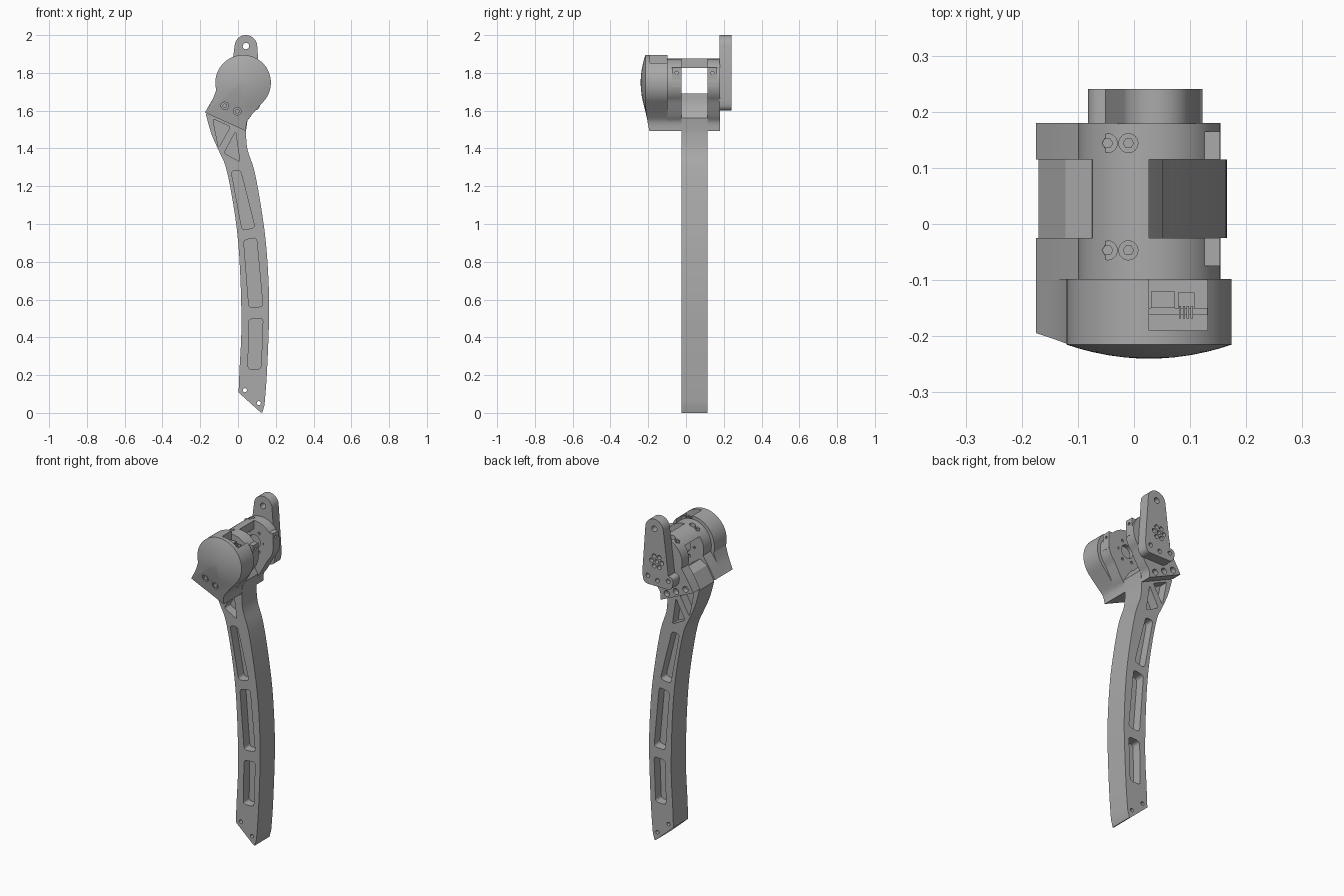
import bpy, bmesh
from math import sin, cos, radians, hypot, pi
from mathutils import Vector

if "Cube" in bpy.data.objects:
    bpy.data.objects.remove(bpy.data.objects["Cube"])

grey = bpy.data.materials.new("satin_grey")
grey.use_nodes = True
grey.diffuse_color = (0.4, 0.4, 0.4, 1)
grey.node_tree.nodes["Principled BSDF"].inputs["Base Color"].default_value = (0.4, 0.4, 0.4, 1)

CX, CZ = 0.027, 1.748            # motor axis
FORK_IN, FORK_OUT = -0.025, 0.115  # gap between the fork plates


# ---------- helpers ----------
def circle(x, z, r, n=24):
    return [(x + r * cos(2 * pi * i / n), z + r * sin(2 * pi * i / n)) for i in range(n)]


def box(u0, u1, v0, v1):
    return [(u0, v0), (u1, v0), (u1, v1), (u0, v1)]


def rounded(pts, r, n=6):
    """Round every corner of a polygon."""
    out = []
    for i, p in enumerate(pts):
        p, a, b = Vector(p), Vector(pts[i - 1]), Vector(pts[(i + 1) % len(pts)])
        s, e = p + (a - p).normalized() * r, p + (b - p).normalized() * r
        for k in range(n + 1):
            t = k / n
            out.append(tuple(s * (1 - t) ** 2 + p * 2 * t * (1 - t) + e * t * t))
    return out


def spline(pts, n=4):
    """Smooth curve through the points."""
    P = [Vector(p) for p in pts]
    P = [P[0]] + P + [P[-1]]
    out = []
    for i in range(1, len(P) - 2):
        a, b, c, d = P[i - 1:i + 3]
        for k in range(n):
            t = k / n
            out.append(tuple(0.5 * (2 * b + (c - a) * t + (2 * a - 5 * b + 4 * c - d) * t * t
                                    + (3 * b - a - 3 * c + d) * t ** 3)))
    return out + [tuple(P[-1])]


PLACE = {"x": lambda u, v, w: (w, u, v), "y": lambda u, v, w: (u, w, v), "z": lambda u, v, w: (u, v, w)}


def add_prism(bm, pts, w0, w1, axis="y"):
    rings = [[bm.verts.new(PLACE[axis](u, v, w)) for u, v in pts] for w in (w0, w1)]
    n = len(pts)
    for i in range(n):
        j = (i + 1) % n
        bm.faces.new((rings[0][i], rings[0][j], rings[1][j], rings[1][i]))
    bm.faces.new(rings[0])
    bm.faces.new(rings[1])


def finish(name, bm):
    bmesh.ops.recalc_face_normals(bm, faces=bm.faces)
    mesh = bpy.data.meshes.new(name)
    bm.to_mesh(mesh)
    bm.free()
    ob = bpy.data.objects.new(name, mesh)
    bpy.context.collection.objects.link(ob)
    mesh.materials.append(grey)
    return ob


def part(name, *prisms):
    bm = bmesh.new()
    for p in prisms:
        add_prism(bm, *p)
    return finish(name, bm)


def cut(ob, *prisms):
    """Subtract prisms from a part and keep the result as plain mesh."""
    cutter = part("cutter", *prisms)
    mod = ob.modifiers.new("cut", "BOOLEAN")
    mod.operation, mod.solver, mod.object = "DIFFERENCE", "EXACT", cutter
    bpy.context.view_layer.update()
    mesh = bpy.data.meshes.new_from_object(ob.evaluated_get(bpy.context.evaluated_depsgraph_get()))
    ob.modifiers.clear()
    ob.data = mesh
    bpy.data.objects.remove(cutter)


def body_outline(r):
    """Round motor outline flowing into a slanted foot at the lower left."""
    arc = [(CX + r * cos(radians(a)), CZ + r * sin(radians(a))) for a in range(-45, 196, 5)]
    left = spline([arc[-1], (-0.137, 1.655), (-0.175, 1.59)])[1:]
    right = spline([(0.042, 1.492), (0.047, 1.54), (0.072, 1.577), arc[0]])[:-1]
    return arc + left + right


# ---------- leg beam ----------
left = spline([(-0.17, 1.58), (-0.14, 1.475), (-0.098, 1.38), (-0.066, 1.306), (-0.034, 1.157),
               (-0.003, 0.945), (0.013, 0.707), (0.018, 0.442), (0.008, 0.23), (0.003, 0.108)])
right = spline([(0.14, 0.04), (0.151, 0.177), (0.161, 0.39), (0.165, 0.6), (0.151, 0.866),
                (0.124, 1.078), (0.087, 1.28), (0.05, 1.395), (0.042, 1.49)])
saddle = spline([(0.052, 1.56), (0.0, 1.635), (-0.075, 1.69)]) + [(-0.122, 1.665)]
leg = part("leg_beam", (left + [(0.118, 0.004), (0.128, 0.0)] + right + saddle, FORK_IN, FORK_OUT))

pockets = [rounded(p, 0.02) for p in (
    [(-0.036, 1.28), (0.013, 1.285), (0.09, 0.98), (0.022, 0.968)],
    [(0.03, 0.915), (0.098, 0.928), (0.132, 0.563), (0.058, 0.557)],
    [(0.057, 0.496), (0.132, 0.502), (0.122, 0.233), (0.053, 0.23)])]
pockets += [rounded(p, 0.012) for p in (
    [(-0.133, 1.556), (-0.04, 1.515), (-0.103, 1.405)],
    [(-0.013, 1.49), (0.01, 1.33), (-0.074, 1.375)])]
cut(leg, *[(p, w0, w1) for p in pockets for w0, w1 in ((-0.1, 0.03), (0.06, 0.2))])
cut(leg, *[(circle(x, z, 0.011, 16), -0.1, 0.2) for x, z in ((0.036, 0.12), (0.11, 0.052))])

# ---------- fork plates and bridge ----------
shell = body_outline(0.127)
for name, w0, w1, inner in (("front_fork_plate", -0.1, FORK_IN, FORK_IN), ("rear_fork_plate", FORK_OUT, 0.18, FORK_OUT)):
    plate = part(name, (shell, w0, w1))
    mid = -0.047 if w0 < 0 else 0.144
    cuts = [(circle(CX, CZ, 0.04, 32), inner - 0.025, inner + 0.025)]
    cuts += [(circle(CX + 0.065 * cos(k * pi / 3), CZ + 0.065 * sin(k * pi / 3), 0.008, 12),
              inner - 0.012, inner + 0.012) for k in range(6)]
    for x in (-0.047, -0.01):
        cuts.append((circle(x, mid, 0.017), 1.848, 1.95, "z"))
    if w0 > 0:
        cuts += [(circle(x, z, 0.018), 0.15, 0.25)
                 for x, z in ((-0.122, 1.598), (-0.06, 1.569), (0.002, 1.54))]
    cut(plate, *cuts)
    part(name + "_top_screws", *[(circle(x, mid, 0.010, 6), 1.84, 1.853, "z") for x in (-0.047, -0.01)])
    # flat screw pad on the outer side
    y0, y1 = (-0.075, FORK_IN) if w0 < 0 else (FORK_OUT, 0.165)
    pad = part(name + "_pad", (box(y0, y1, 1.727, 1.828), 0.09, 0.153, "x"))
    cut(pad, *[(circle((y0 + y1) / 2, z, 0.008, 12), 0.14, 0.2, "x") for z in (1.758, 1.8)])

top_arc = [(CX + 0.127 * cos(radians(a)), CZ + 0.127 * sin(radians(a))) for a in range(90, 144, 4)]
part("top_bridge", (top_arc + [(-0.074, 1.825), (CX, 1.825)], FORK_IN, FORK_OUT))

# ---------- domed motor cover ----------
outline = body_outline(0.147)


def dome_y(x, z):
    r = hypot(x - CX, z - CZ)
    return -0.24 + (0.025 * (r / 0.147) ** 2 if r < 0.147 else 0.025 + (r - 0.147) * 0.19)


bm = bmesh.new()
rings = [[bm.verts.new((x, -0.098, z)) for x, z in outline]]
for s in (1, 0.85, 0.7, 0.5, 0.3, 0.12):
    ring = []
    for x, z in outline:
        u, v = CX + s * (x - CX), CZ + s * (z - CZ)
        ring.append(bm.verts.new((u, dome_y(u, v), v)))
    rings.append(ring)
n = len(outline)
for a, b in zip(rings, rings[1:]):
    for i in range(n):
        bm.faces.new((a[i], a[(i + 1) % n], b[(i + 1) % n], b[i]))
bm.faces.new(rings[0])
tip = bm.verts.new((CX, -0.24, CZ))
for i in range(n):
    bm.faces.new((rings[-1][i], rings[-1][(i + 1) % n], tip))
cover = finish("motor_cover", bm)
cover_screws = ((-0.07, 1.625), (-0.004, 1.597))
cut(cover, (box(0.027, 0.131, -0.19, -0.05), 1.80, 2, "z"),
    *[(circle(x, z, 0.02), -0.3, -0.195) for x, z in cover_screws])
part("cover_screws", *[(circle(x, z, 0.012), -0.19, -0.208) for x, z in cover_screws])

# circuit board and plugs inside the cover notch
part("circuit_board", (box(0.027, 0.131, 1.79, 1.845), -0.162, -0.15))
part("board_plugs", (box(0.03, 0.073, 1.79, 1.85), -0.15, -0.12),
     (box(0.078, 0.108, 1.79, 1.84), -0.15, -0.122),
     *[(box(x, x + 0.004, 1.79, 1.85), -0.168, -0.146) for x in (0.08, 0.087, 0.094, 0.101)])

# ---------- rear horn ----------
tip_arc = [(0.042 + 0.06 * cos(radians(a)), 1.94 + 0.06 * sin(radians(a))) for a in range(10, 176, 11)]
base = rounded([(0.122, 1.68), (-0.086, 1.68), (-0.075, 1.6), (0.115, 1.6)], 0.035)
horn_outline = tip_arc + base[7:]
horn_outline += [(0.122, 1.66)]
horn = part("rear_horn", (horn_outline, 0.178, 0.241))
bolts = [(CX + 0.034 * cos(k * pi / 3), CZ + 0.034 * sin(k * pi / 3)) for k in range(6)]
bolts += [(-0.05, 1.65), (0.022, 1.635), (0.085, 1.65)]
cut(horn, (circle(0.042, 1.942, 0.017), 0.1, 0.3),
    *[(circle(x, z, 0.013, 16), 0.215, 0.3) for x, z in bolts])
cut(horn, (circle(CX, CZ, 0.012, 16), 0.2, 0.3))

# ---------- shading ----------
for ob in bpy.context.scene.objects:
    ob.select_set(ob.type == "MESH")
bpy.context.view_layer.objects.active = leg
bpy.ops.object.shade_smooth_by_angle(angle=radians(30))
